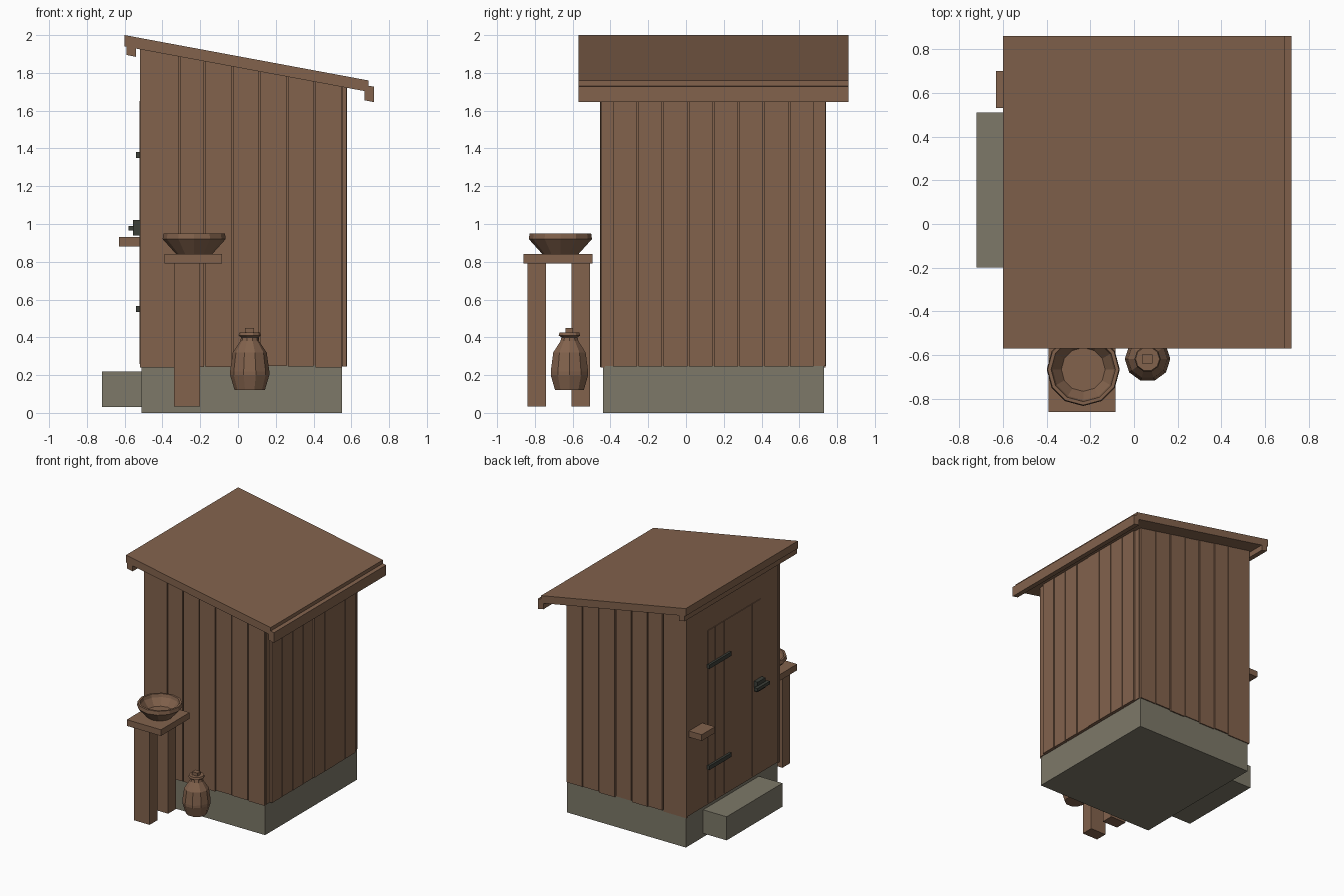
import bpy, bmesh, math, random

random.seed(4)
cube = bpy.data.objects.get("Cube")
if cube:
    bpy.data.objects.remove(cube, do_unlink=True)


def material(name, rgb):
    m = bpy.data.materials.new(name)
    m.use_nodes = True
    m.diffuse_color = (*rgb, 1)
    m.node_tree.nodes["Principled BSDF"].inputs["Base Color"].default_value = (*rgb, 1)
    return m


WOOD = material("brown wood", (0.225, 0.123, 0.073))
STONE = material("grey stone", (0.205, 0.19, 0.14))
IRON = material("dark iron", (0.045, 0.05, 0.04))


def finish(name, bm, mat):
    bmesh.ops.recalc_face_normals(bm, faces=bm.faces)
    mesh = bpy.data.meshes.new(name)
    bm.to_mesh(mesh)
    bm.free()
    mesh.materials.append(mat)
    ob = bpy.data.objects.new(name, mesh)
    bpy.context.scene.collection.objects.link(ob)
    return ob


def prism(name, outline, y0, y1, mat=WOOD):
    """Extrude an outline in the xz plane from y0 to y1."""
    bm = bmesh.new()
    face = bm.faces.new([bm.verts.new((x, y0, z)) for x, z in outline])
    ext = bmesh.ops.extrude_face_region(bm, geom=[face])
    verts = [v for v in ext["geom"] if isinstance(v, bmesh.types.BMVert)]
    bmesh.ops.translate(bm, verts=verts, vec=(0, y1 - y0, 0))
    return finish(name, bm, mat)


def box(name, x0, x1, y0, y1, z0, z1, mat=WOOD):
    return prism(name, [(x0, z0), (x1, z0), (x1, z1), (x0, z1)], y0, y1, mat)


def lathe(name, profile, x, y, sides, mat=WOOD):
    """Turn (radius, height) pairs, capping both ends."""
    bm = bmesh.new()
    rings = []
    for r, z in profile:
        angles = [2 * math.pi * i / sides for i in range(sides)]
        rings.append([bm.verts.new((x + r * math.cos(a), y + r * math.sin(a), z)) for a in angles])
    for a, b in zip(rings, rings[1:]):
        for i in range(sides):
            j = (i + 1) % sides
            bm.faces.new((a[i], a[j], b[j], b[i]))
    bm.faces.new(rings[0])
    bm.faces.new(rings[-1])
    return finish(name, bm, mat)


def under_roof(x):
    return 1.94 - 0.186 * (x + 0.6)


def upright(name, x0, x1, y0, y1, z0):
    """Wall piece whose top follows the roof slope."""
    return prism(name, [(x0, z0), (x1, z0), (x1, under_roof(x1)), (x0, under_roof(x0))], y0, y1)


# Foundation and doorstep
box("foundation", -0.51, 0.55, -0.44, 0.73, 0, 0.25, STONE)
box("doorstep", -0.72, -0.5, -0.2, 0.51, 0.03, 0.22, STONE)

# Wall core and plank cladding on the front, back and left
upright("wall_core", -0.517, 0.557, -0.435, 0.722, 0.247)
seams = [-0.52, -0.31, -0.175, -0.03, 0.115, 0.26, 0.405, 0.555]
GAP = 0.004
for i, (a, b) in enumerate(zip(seams, seams[1:])):
    left = a if i == 0 else a + GAP
    for side, inner, outer in (("front", -0.43, -0.452), ("back", 0.715, 0.738)):
        depth = outer + random.uniform(-0.003, 0.003)
        upright(f"{side}_plank_{i}", left, b - GAP, min(inner, depth), max(inner, depth),
                0.245 + random.uniform(-0.006, 0.006))
pitch = 1.07 / 8
for i in range(8):
    y = -0.39 + pitch * i
    upright(f"left_plank_{i}", 0.55, 0.575 + random.uniform(-0.003, 0.003),
            y + GAP, y + pitch - GAP, 0.245)

# Door boards with hinges, latch and a small shelf
for i, (a, b) in enumerate(((-0.21, -0.1), (-0.1, 0.26), (0.26, 0.37), (0.37, 0.47))):
    box(f"door_board_{i}", -0.522, -0.51, a + 0.003, b - 0.003, 0.26, 1.65)
for name, z in (("lower", 0.55), ("upper", 1.365)):
    box(f"{name}_hinge", -0.54, -0.515, 0.19, 0.47, z - 0.016, z + 0.016, IRON)
box("latch_plate", -0.555, -0.515, -0.22, -0.12, 0.94, 1.02, IRON)
box("latch_bar", -0.58, -0.55, -0.24, -0.08, 0.965, 0.99, IRON)
box("wall_shelf", -0.63, -0.515, 0.53, 0.7, 0.88, 0.93)

# Sloping roof with beams under both eaves
prism("roof", [(-0.6, 2), (0.69, 1.76), (0.69, 1.7), (-0.6, 1.94)], -0.57, 0.86)
prism("high_eave_beam", [(-0.59, 1.94), (-0.54, 1.93), (-0.54, 1.885), (-0.59, 1.895)], -0.57, 0.86)
prism("low_eave_beam", [(0.67, 1.735), (0.72, 1.727), (0.72, 1.645), (0.67, 1.655)], -0.57, 0.86)

# Wash stand
box("stand_top", -0.39, -0.085, -0.86, -0.495, 0.79, 0.84)
for name, y in (("front", -0.84), ("rear", -0.605)):
    box(f"stand_{name}_leg", -0.34, -0.2, y, y + 0.098, 0.035, 0.795)

# Basin and stoppered jug
lathe("basin", [(0.095, 0.84), (0.167, 0.92), (0.163, 0.95), (0.147, 0.95),
                (0.14, 0.925), (0.1, 0.87)], -0.232, -0.665, 12)
lathe("jug", [(0.08, 0.12), (0.104, 0.2), (0.104, 0.22), (0.09, 0.32), (0.05, 0.38),
              (0.045, 0.4), (0.06, 0.41), (0.055, 0.425)], 0.062, -0.617, 10)
box("jug_stopper", 0.037, 0.085, -0.637, -0.597, 0.41, 0.45)
